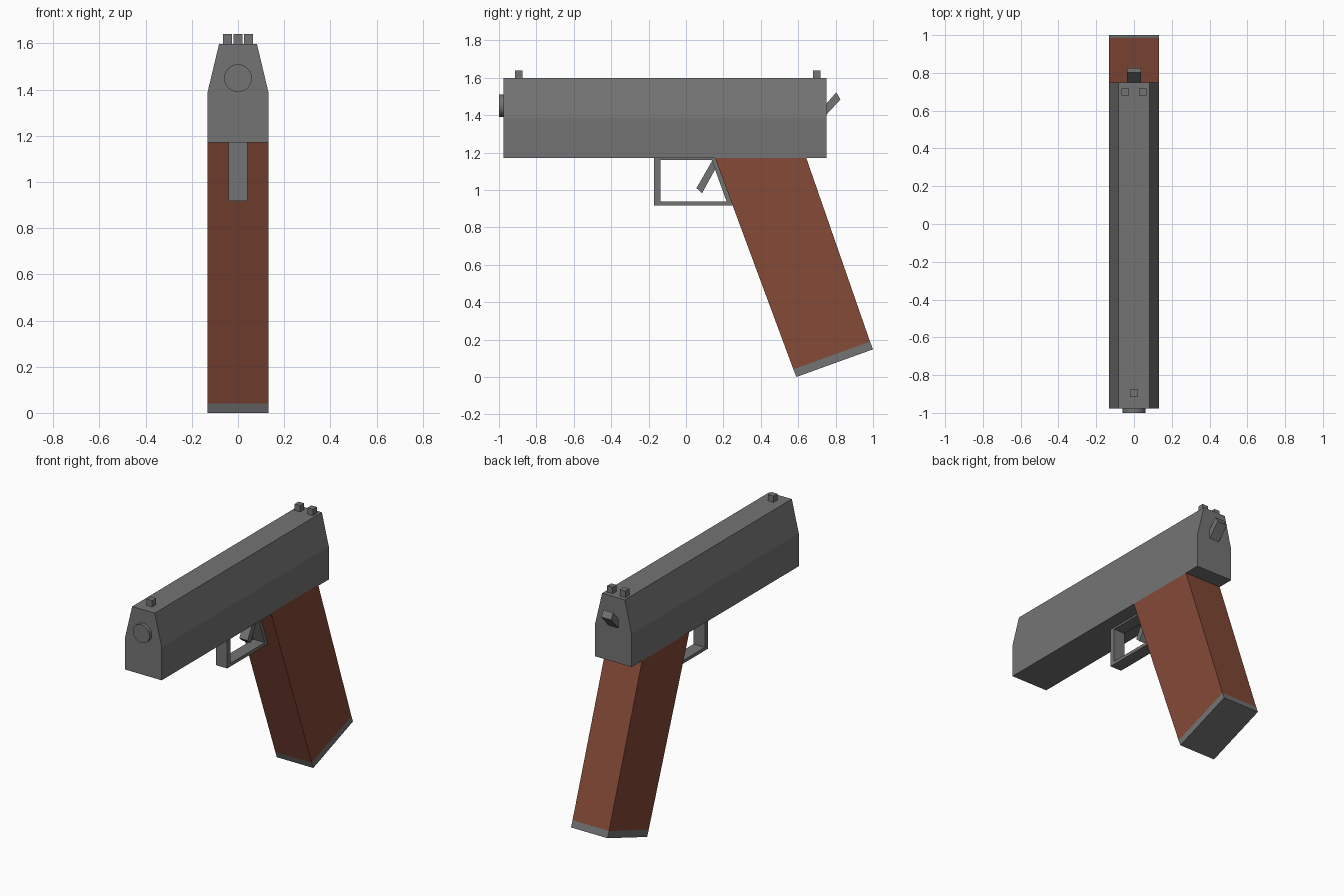
import bpy, bmesh
from math import radians

if "Cube" in bpy.data.objects:
    bpy.data.objects.remove(bpy.data.objects["Cube"])


def material(name, color):
    mat = bpy.data.materials.new(name)
    mat.diffuse_color = (*color, 1)
    mat.use_nodes = True
    mat.node_tree.nodes["Principled BSDF"].inputs["Base Color"].default_value = mat.diffuse_color
    return mat


steel = material("dark_steel", (0.175, 0.175, 0.175))
wood = material("brown_grip", (0.235, 0.069, 0.039))


def make_object(name, bm, mat=steel):
    bmesh.ops.recalc_face_normals(bm, faces=bm.faces)
    mesh = bpy.data.meshes.new(name)
    bm.to_mesh(mesh)
    bm.free()
    obj = bpy.data.objects.new(name, mesh)
    bpy.context.collection.objects.link(obj)
    mesh.materials.append(mat)
    return obj


def extrude_profile(name, points, axis, end, mat=steel):
    """Extrude a flat outline along one axis up to the coordinate end."""
    bm = bmesh.new()
    face = bm.faces.new([bm.verts.new(p) for p in points])
    ext = bmesh.ops.extrude_face_region(bm, geom=[face])
    for v in ext["geom"]:
        if isinstance(v, bmesh.types.BMVert):
            v.co[axis] = end
    return make_object(name, bm, mat)


def side_prism(name, profile, half, mat=steel):
    """Extrude a (y, z) side profile across x from -half to +half."""
    return extrude_profile(name, [(-half, y, z) for y, z in profile], 0, half, mat)


def sight(name, x, y):
    h = 0.02
    obj = side_prism(name, [(y - h, 1.59), (y + h, 1.59), (y + h, 1.64), (y - h, 1.64)], h)
    obj.location.x = x


# Slide: bevelled-top cross-section run along y
half_section = [(0.132, 1.172), (0.132, 1.388), (0.082, 1.598)]
section = half_section + [(-x, z) for x, z in reversed(half_section)]
extrude_profile("slide", [(x, -0.977, z) for x, z in section], 1, 0.75)

# Barrel tip
bpy.ops.mesh.primitive_cylinder_add(vertices=32, radius=0.06, depth=0.05,
                                    location=(0, -0.975, 1.45),
                                    rotation=(radians(90), 0, 0))
bpy.context.object.name = "barrel"
bpy.context.object.data.materials.append(steel)
bpy.ops.object.shade_smooth_by_angle()

# Sights
sight("front_sight", 0, -0.895)
sight("rear_sight_left", -0.046, 0.7)
sight("rear_sight_right", 0.046, 0.7)

# Raked grip and its base plate
side_prism("grip", [(0.574, 0.041), (0.984, 0.189), (0.64, 1.18), (0.152, 1.18)], 0.132, wood)
side_prism("grip_base", [(0.59, 0.0), (1.0, 0.148), (0.984, 0.189), (0.574, 0.041)], 0.132)

# Trigger guard: closed frame between an outer and an inner outline
outer = [(-0.17, 1.176), (-0.17, 0.917), (0.25, 0.917), (0.155, 1.176)]
inner = [(-0.137, 1.16), (-0.137, 0.938), (0.217, 0.938), (0.137, 1.16)]
bm = bmesh.new()
rings = [[bm.verts.new((x, y, z)) for y, z in loop]
         for x, loop in ((-0.041, outer), (0.041, outer), (0.041, inner), (-0.041, inner))]
for r in range(4):
    a, b = rings[r], rings[(r + 1) % 4]
    for i in range(4):
        j = (i + 1) % 4
        bm.faces.new((a[i], a[j], b[j], b[i]))
make_object("trigger_guard", bm)

# Trigger and hammer: slanted bars
side_prism("trigger", [(0.056, 1.01), (0.086, 0.983), (0.165, 1.127), (0.145, 1.165)], 0.03)
side_prism("hammer", [(0.73, 1.38), (0.826, 1.484), (0.803, 1.522), (0.73, 1.437)], 0.036)
